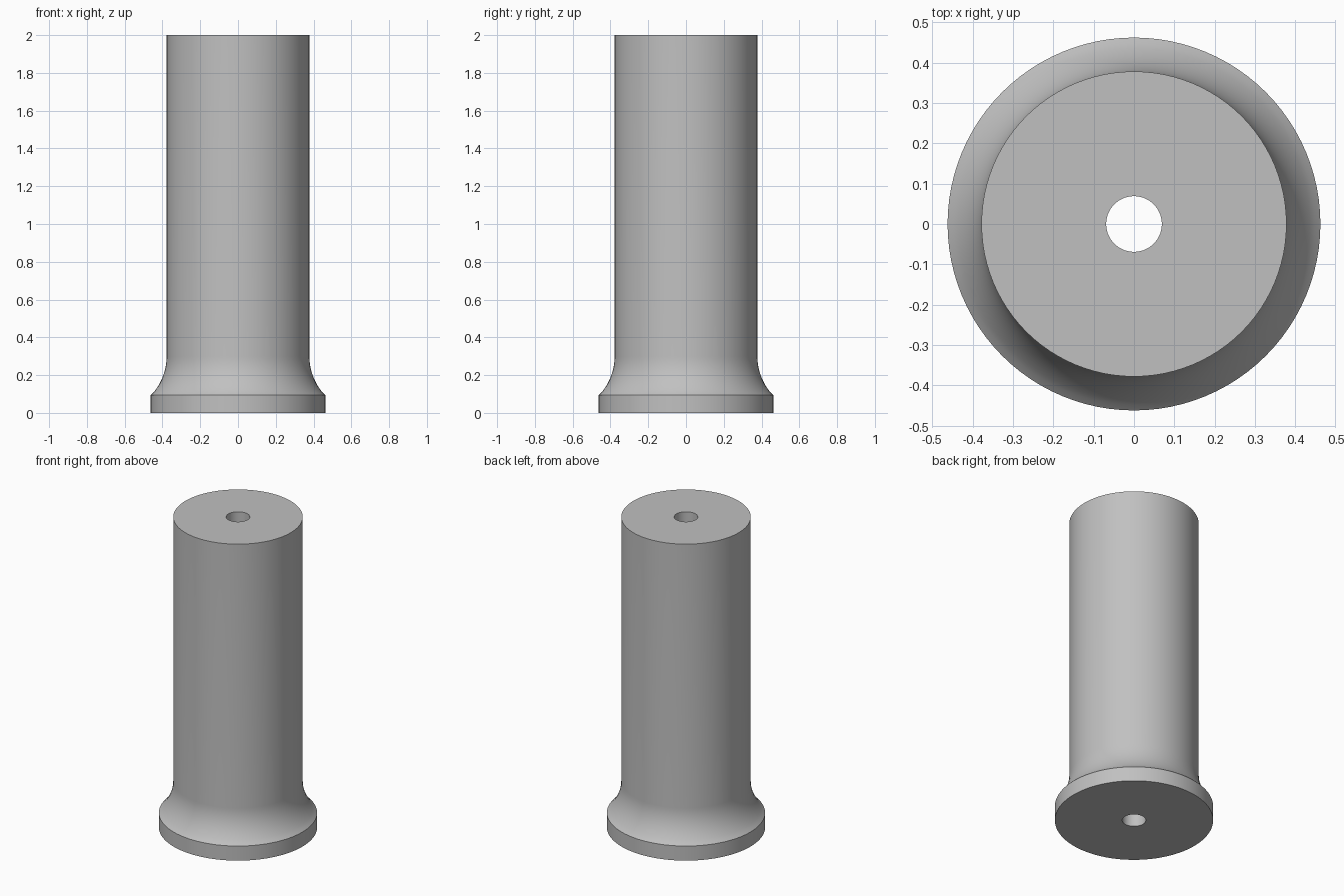
import bpy, bmesh, math
from mathutils import Matrix, Vector

cube = bpy.data.objects.get("Cube")
if cube:
    bpy.data.objects.remove(cube, do_unlink=True)

SEGMENTS = 96
HEIGHT, SHAFT_R, HOLE_R = 2.0, 0.378, 0.069
FLANGE_R, FLANGE_TOP, FILLET_R, FILLET_TOP = 0.462, 0.094, 0.3, 0.3

# Plain grey material
grey = bpy.data.materials.new("plain_grey")
grey.use_nodes = True
colour = (0.53, 0.53, 0.53, 1.0)
grey.diffuse_color = colour
grey.node_tree.nodes["Principled BSDF"].inputs["Base Color"].default_value = colour

# Half-section: bore, flange, concave fillet, shaft
profile = [(HOLE_R, 0), (FLANGE_R, 0), (FLANGE_R, FLANGE_TOP)]
sweep = math.asin((FILLET_TOP - FLANGE_TOP) / FILLET_R)
steps = 12
for i in range(1, steps + 1):
    a = sweep * (1 - i / steps)
    profile.append((SHAFT_R + FILLET_R * (1 - math.cos(a)),
                    FILLET_TOP - FILLET_R * math.sin(a)))
profile += [(SHAFT_R, HEIGHT), (HOLE_R, HEIGHT)]

# Revolve the closed section around z
bm = bmesh.new()
verts = [bm.verts.new((r, 0, z)) for r, z in profile]
edges = [bm.edges.new((v, verts[(i + 1) % len(verts)])) for i, v in enumerate(verts)]
bmesh.ops.spin(bm, geom=verts + edges, cent=(0, 0, 0), axis=(0, 0, 1),
               angle=math.tau, steps=SEGMENTS, use_merge=True)
bmesh.ops.remove_doubles(bm, verts=bm.verts, dist=0.0001)
bmesh.ops.recalc_face_normals(bm, faces=bm.faces)
mesh = bpy.data.meshes.new("flanged_sleeve")
bm.to_mesh(mesh)
bm.free()
mesh.materials.append(grey)

sleeve = bpy.data.objects.new("flanged_sleeve", mesh)
bpy.context.collection.objects.link(sleeve)
bpy.ops.object.select_all(action="DESELECT")
sleeve.select_set(True)
bpy.context.view_layer.objects.active = sleeve
bpy.ops.object.shade_smooth_by_angle(angle=math.radians(30))
